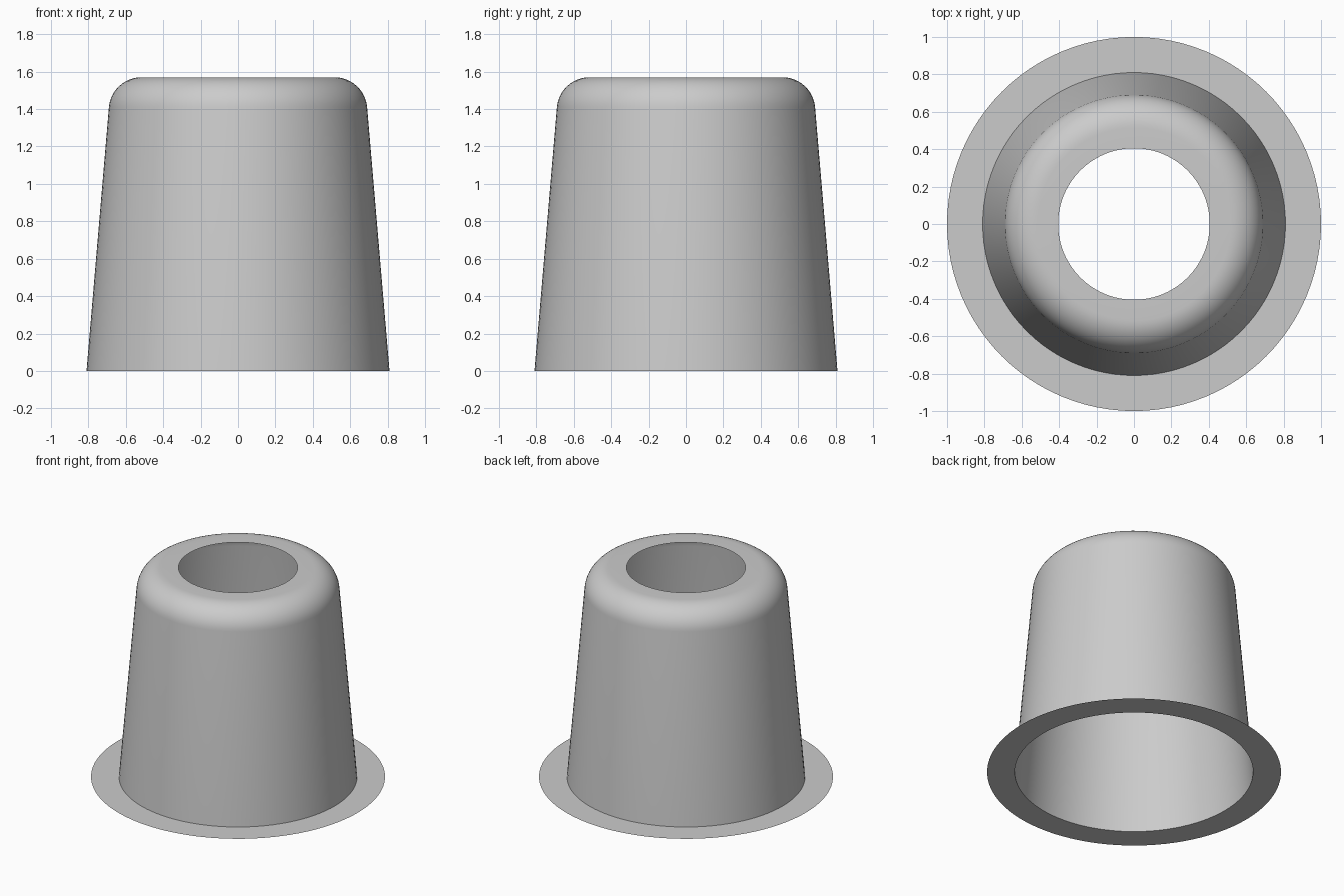
import bpy
import bmesh
from math import sin, cos, pi, radians

SEGMENTS = 96
HEIGHT = 1.57
BASE_R, FLANGE_R, HOLE_R = 0.81, 1.0, 0.405
FILLET = 0.175
FILLET_X = 0.516
TAPER = radians(4.9)

cube = bpy.data.objects.get("Cube")
if cube:
    bpy.data.objects.remove(cube, do_unlink=True)

grey = bpy.data.materials.new("plain grey")
grey.use_nodes = True
colour = (0.6, 0.6, 0.6, 1)
grey.diffuse_color = colour
grey.node_tree.nodes["Principled BSDF"].inputs["Base Color"].default_value = colour


def revolve(name, profile):
    """Spin an (r, z) profile around the z axis into an open sheet."""
    bm = bmesh.new()
    verts = [bm.verts.new((r, 0, z)) for r, z in profile]
    edges = [bm.edges.new(pair) for pair in zip(verts, verts[1:])]
    bmesh.ops.spin(bm, geom=verts + edges, cent=(0, 0, 0), axis=(0, 0, 1),
                   angle=2 * pi, steps=SEGMENTS, use_merge=True)
    bmesh.ops.remove_doubles(bm, verts=bm.verts, dist=0.0001)
    # Turn every face outward or upward
    flipped = []
    for f in bm.faces:
        f.normal_update()
        c = f.calc_center_median()
        if f.normal.x * c.x + f.normal.y * c.y + f.normal.z < 0:
            flipped.append(f)
    bmesh.ops.reverse_faces(bm, faces=flipped)
    mesh = bpy.data.meshes.new(name)
    bm.to_mesh(mesh)
    bm.free()
    mesh.materials.append(grey)
    obj = bpy.data.objects.new(name, mesh)
    bpy.context.collection.objects.link(obj)
    bpy.ops.object.select_all(action="DESELECT")
    obj.select_set(True)
    bpy.context.view_layer.objects.active = obj
    bpy.ops.object.shade_smooth_by_angle(angle=radians(30))
    return obj


# Tapered wall, rounded shoulder and flat top around the hole
steps = 12
shoulder = []
for i in range(steps + 1):
    a = TAPER + (pi / 2 - TAPER) * i / steps
    shoulder.append((FILLET_X + FILLET * cos(a), HEIGHT - FILLET + FILLET * sin(a)))
revolve("cup_body", [(BASE_R, 0)] + shoulder + [(HOLE_R, HEIGHT)])

# Flat thin rim around the open base
revolve("base_flange", [(BASE_R, 0), (FLANGE_R, 0)])
